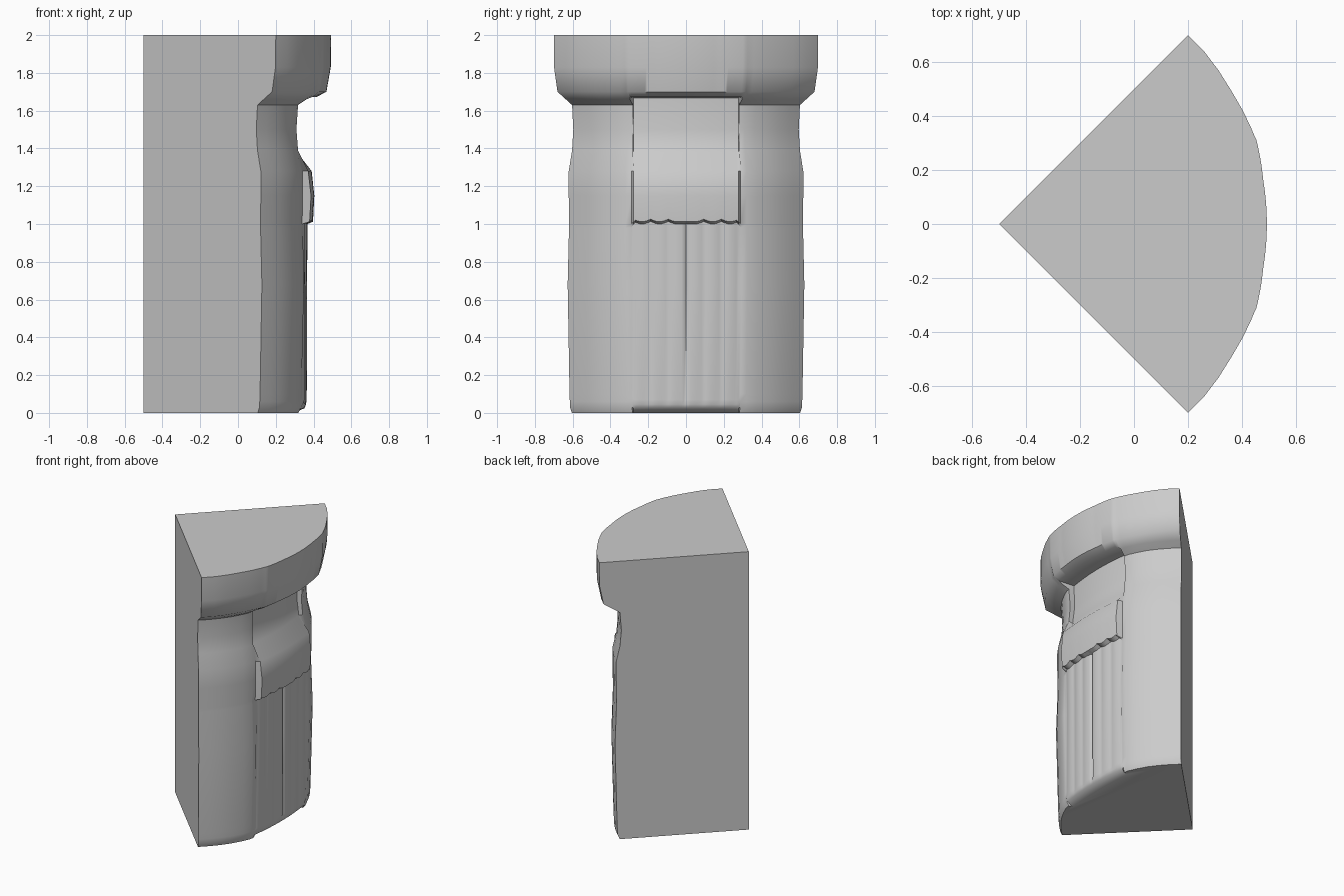
import bpy, bmesh
from math import radians, sin, cos, pi, sqrt

if "Cube" in bpy.data.objects:
    bpy.data.objects.remove(bpy.data.objects["Cube"])

APEX_X = -0.5          # wedge corner, centre of the round face
PANEL = 18.3           # half angle of the fluted centre panel, degrees
EDGE = 19.0            # where the panel wall meets the plain body

# Matching (radius, height) profiles: plain shaft and centre panel
body = [(.855, 0), (.868, .03), (.870, .06), (.872, .10), (.886, .68), (.876, .98),
        (.876, 1.0), (.878, 1.15), (.878, 1.28), (.853, 1.39), (.844, 1.5), (.853, 1.63),
        (.90, 1.66), (.962, 1.70), (.988, 1.83), (.99, 2.0)]
panel = [(.80, 0), (.852, .025), (.860, .045), (.862, .07), (.864, .68), (.866, 1.0),
         (.897, 1.012), (.904, 1.15), (.89, 1.28), (.812, 1.38), (.797, 1.5), (.80, 1.668),
         (.915, 1.672), (.968, 1.70), (.991, 1.83), (.993, 2.0)]
CAP_ROW = 12
FLUTE_ROWS = (3, 4, 5)

# Column angles: coarse on the plain sides, fine across the flutes
side = [EDGE, 21, 25, 30, 35, 40, 45]
mid = [-PANEL + 2 * PANEL * i / 48 for i in range(49)]
angles = [-a for a in reversed(side)] + mid + side


def blend(a, pts):
    """Linear lookup of a value over the absolute angle."""
    for (a0, v0), (a1, v1) in zip(pts, pts[1:]):
        if a0 <= abs(a) <= a1 + 1e-6:
            return v0 + (v1 - v0) * (abs(a) - a0) / (a1 - a0)
    return 0


def flute(a):
    """Six shallow flutes, 0 in each groove and 1 on each ridge."""
    return abs(sin(3 * pi * a / PANEL))


def point(a, row):
    inside = abs(a) <= PANEL + 1e-6
    r, z = (panel if inside else body)[row]
    t = radians(a)
    if row > CAP_ROW:                      # slightly faceted round cap
        r += blend(a, [(0, 0), (9.5, 0), (19, .012), (30, .003), (40, .004), (45, 0)])
    elif inside:                           # panel is flatter than the shaft
        r += (.025 if row else .04) * (a / PANEL) ** 2
        if row in FLUTE_ROWS:
            r += .006 * (flute(a) - .6)
            if abs(a) < .1:
                r -= .008                  # deep centre groove
        if row in (5, 6):
            z += .014 * (1 - flute(a)) * (2 < abs(a) < PANEL - .1)   # scalloped band edge
    else:
        r += blend(a, [(19, .012), (21, .017), (30, .014), (40, .004), (45, 0)])
    if inside and row < CAP_ROW:           # keep the panel sides parallel
        y = .885 * sin(t)
        return (APEX_X + sqrt(r * r - y * y), y, z)
    return (APEX_X + r * cos(t), r * sin(t), z)


# Quarter column block
bm = bmesh.new()
cols = [[bm.verts.new(point(a, i)) for i in range(len(body))] for a in angles]
low = bm.verts.new((APEX_X, 0, 0))
high = bm.verts.new((APEX_X, 0, 2))
for c, d in zip(cols, cols[1:]):
    for i in range(len(body) - 1):
        bm.faces.new((c[i], d[i], d[i + 1], c[i + 1]))
bm.faces.new([low] + [c[0] for c in reversed(cols)])      # underside
bm.faces.new([high] + [c[-1] for c in cols])              # top
bm.faces.new([low] + cols[0] + [high])                    # flat cut sides
bm.faces.new([high] + cols[-1][::-1] + [low])
bmesh.ops.recalc_face_normals(bm, faces=bm.faces[:])
mesh = bpy.data.meshes.new("quarter_column")
bm.to_mesh(mesh)
bm.free()
obj = bpy.data.objects.new("quarter_column", mesh)
bpy.context.collection.objects.link(obj)
bpy.context.view_layer.objects.active = obj
obj.select_set(True)
bpy.ops.object.shade_smooth_by_angle(angle=radians(48))
